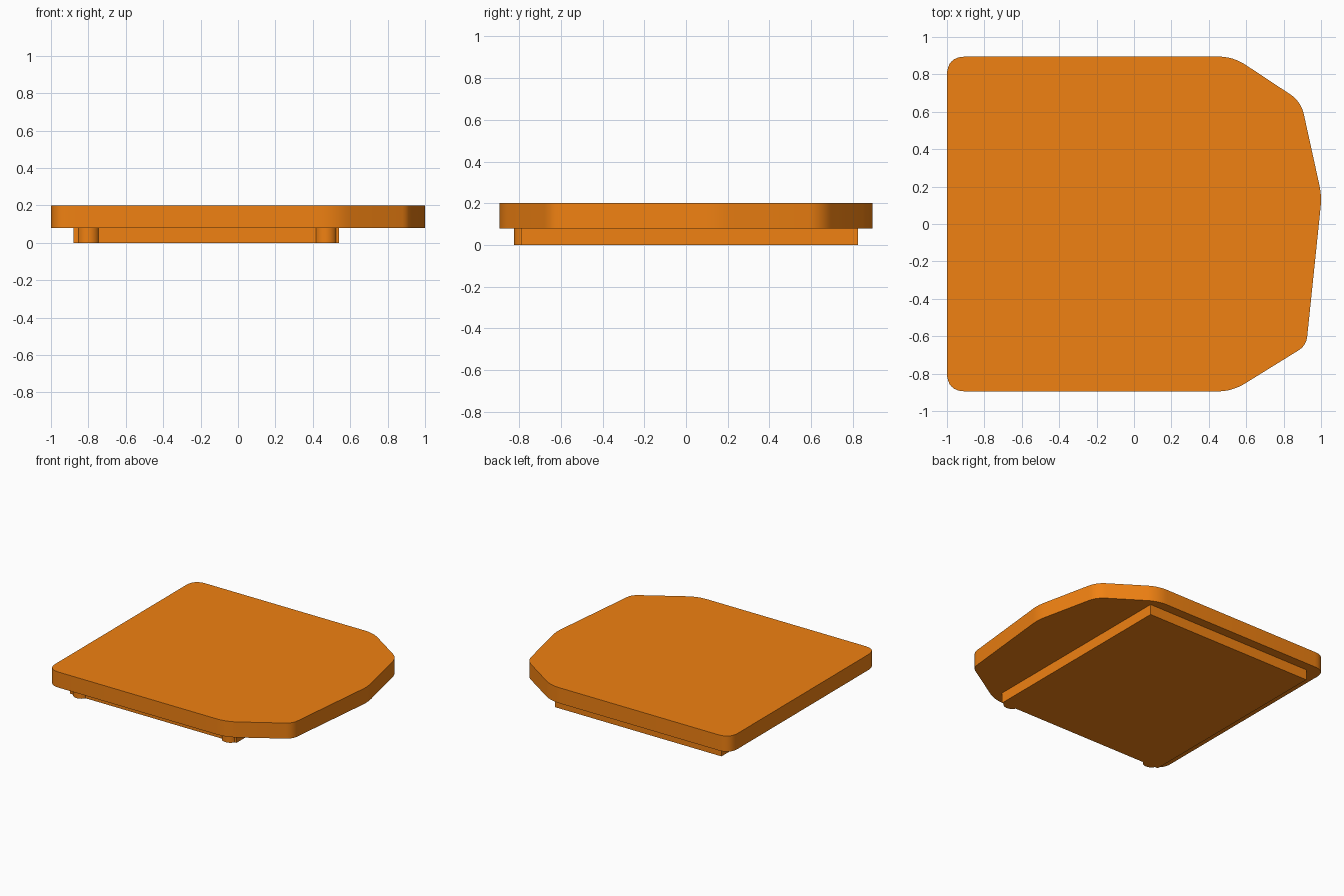
import bpy, bmesh, math
from mathutils import Vector

if "Cube" in bpy.data.objects:
    bpy.data.objects.remove(bpy.data.objects["Cube"])

orange = bpy.data.materials.new("orange")
orange.diffuse_color = (0.87, 0.22, 0.006, 1)
orange.use_nodes = True
orange.node_tree.nodes["Principled BSDF"].inputs["Base Color"].default_value = orange.diffuse_color


def rounded(corners, steps=8):
    """Outline whose corners (x, y, cut length) are softened by a small curve."""
    pts = []
    for i, (x, y, cut) in enumerate(corners):
        p = Vector((x, y))
        a = p + (Vector(corners[i - 1][:2]) - p).normalized() * cut
        b = p + (Vector(corners[(i + 1) % len(corners)][:2]) - p).normalized() * cut
        for k in range(steps + 1 if cut else 1):
            t = k / steps
            pts.append(a * (1 - t) ** 2 + p * 2 * t * (1 - t) + b * t ** 2)
    return pts


def slab(name, outline, z0, z1):
    """Extrude a flat outline from z0 to z1."""
    bm = bmesh.new()
    face = bm.faces.new([bm.verts.new((p[0], p[1], z0)) for p in outline])
    ext = bmesh.ops.extrude_face_region(bm, geom=[face])
    top = [v for v in ext["geom"] if isinstance(v, bmesh.types.BMVert)]
    bmesh.ops.translate(bm, verts=top, vec=(0, 0, z1 - z0))
    bmesh.ops.recalc_face_normals(bm, faces=bm.faces)
    mesh = bpy.data.meshes.new(name)
    bm.to_mesh(mesh)
    bm.free()
    mesh.materials.append(orange)
    obj = bpy.data.objects.new(name, mesh)
    bpy.context.collection.objects.link(obj)
    bpy.context.view_layer.objects.active = obj
    obj.select_set(True)
    bpy.ops.object.shade_smooth_by_angle(angle=math.radians(30))
    obj.select_set(False)
    return obj


# Upper plate: square rear edge, slightly uneven pointed end
plate = rounded([
    (-1.0, -0.895, 0.1), (0.525, -0.895, 0.08), (0.921, -0.65, 0.05),
    (1.004, 0.15, 0.06), (0.893, 0.655, 0.07), (0.53, 0.895, 0.08),
    (-1.0, 0.895, 0.1),
])
slab("top_plate", plate, 0.08, 0.2)

# Lower rectangular base
slab("base_block", [(-0.88, -0.79), (0.54, -0.79), (0.54, 0.824), (-0.88, 0.824)], 0, 0.08)

# Two small round lugs along the front edge of the base
for side, x in (("left", -0.80), ("right", 0.47)):
    ring = [(x + 0.06 * math.cos(a), -0.764 + 0.06 * math.sin(a))
            for a in (i * math.tau / 32 for i in range(32))]
    slab("front_lug_" + side, ring, 0, 0.08)
